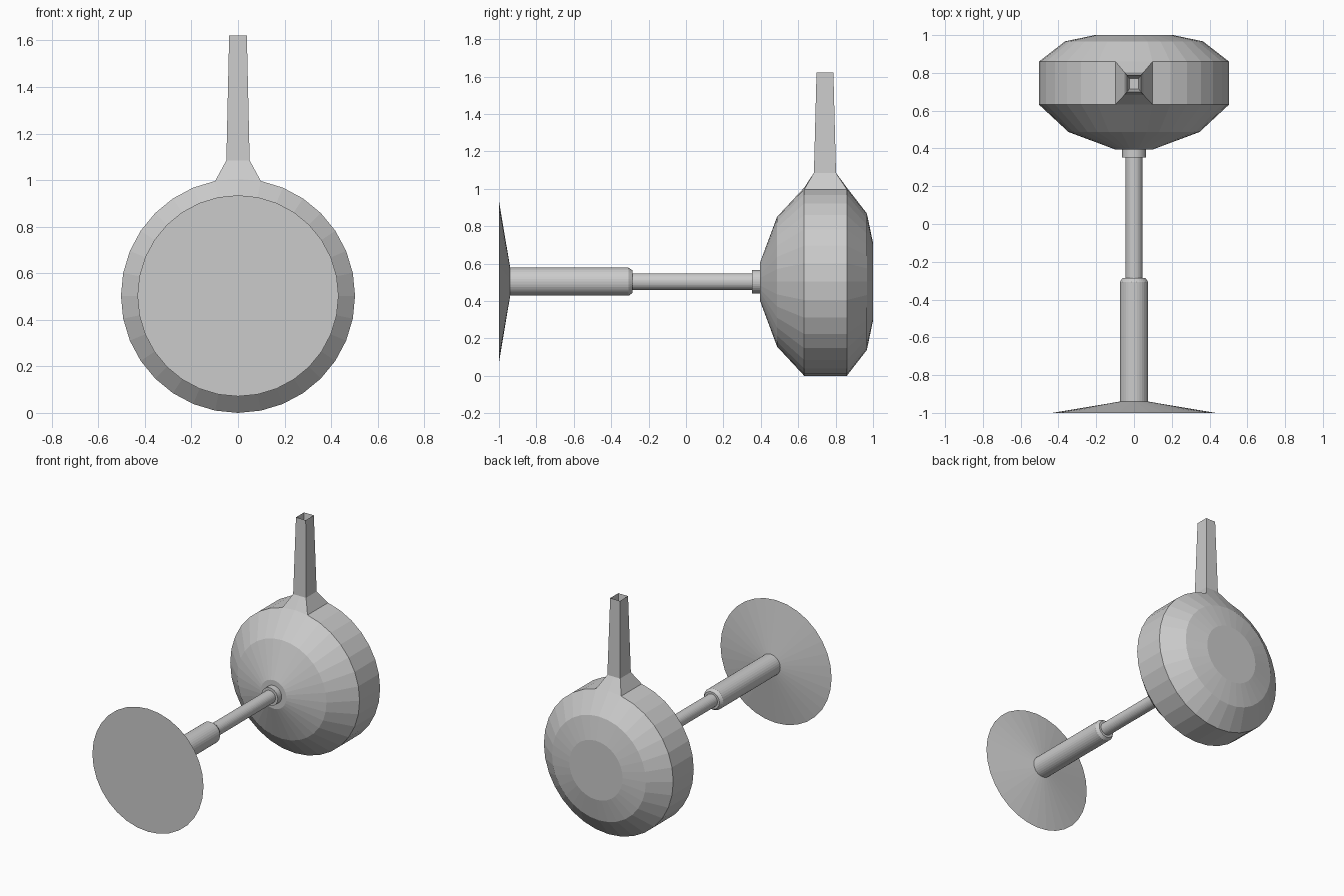
import bpy, bmesh, math

if "Cube" in bpy.data.objects:
    bpy.data.objects.remove(bpy.data.objects["Cube"])

AXIS_Z = 0.503
SIDES = 32


def lathe(profile):
    """Revolve (radius, y) points round the horizontal axis, with end caps."""
    bm = bmesh.new()
    rings = []
    for r, y in profile:
        ring = []
        for i in range(SIDES):
            a = 2 * math.pi * i / SIDES
            ring.append(bm.verts.new((r * math.sin(a), y, AXIS_Z + r * math.cos(a))))
        rings.append(ring)
    for a, b in zip(rings, rings[1:]):
        for i in range(SIDES):
            j = (i + 1) % SIDES
            bm.faces.new((a[i], a[j], b[j], b[i]))
    bm.faces.new(rings[0])
    bm.faces.new(rings[-1])
    return bm


def finish(bm, name):
    bmesh.ops.recalc_face_normals(bm, faces=bm.faces)
    mesh = bpy.data.meshes.new(name)
    bm.to_mesh(mesh)
    bm.free()
    obj = bpy.data.objects.new(name, mesh)
    bpy.context.collection.objects.link(obj)
    return obj


# Flared disc
finish(lathe([(0.432, -1.0), (0.075, -0.94)]), "flared_disc")

# Thick sleeve with a chamfered end
finish(lathe([(0.075, -0.945), (0.075, -0.307), (0.06, -0.285)]), "sleeve")

# Thin rod
finish(lathe([(0.045, -0.29), (0.045, 0.36)]), "rod")

# Collar where the rod meets the bulb
finish(lathe([(0.063, 0.352), (0.063, 0.41)]), "collar")

# Faceted bulb
bm = lathe([(0.1, 0.395), (0.347, 0.487), (0.503, 0.632), (0.503, 0.86),
            (0.365, 0.967), (0.207, 1.0)])
bmesh.ops.recalc_face_normals(bm, faces=bm.faces)

# Spout pulled up from the two top facets, then tapered back down inside
top = [f for f in bm.faces
       if f.calc_center_median().z > AXIS_Z + 0.49
       and abs(f.calc_center_median().x) < 0.06 and f.normal.z > 0.99]
# Each step: half width, y range, height
steps = [(0.05, 0.684, 0.802, 1.085),
         (0.038, 0.698, 0.788, 1.622),
         (0.025, 0.715, 0.771, 1.5)]
for half, y0, y1, z in steps:
    out = bmesh.ops.extrude_face_region(bm, geom=top)
    bmesh.ops.delete(bm, geom=top, context='FACES')
    top = [g for g in out["geom"] if isinstance(g, bmesh.types.BMFace)]
    verts = {v for f in top for v in f.verts}
    mid = sum(v.co.y for v in verts) / len(verts)
    for v in verts:
        side = 0 if abs(v.co.x) < 1e-4 else math.copysign(1, v.co.x)
        v.co = (side * half, y0 if v.co.y < mid else y1, z)
finish(bm, "bulb_with_spout")
